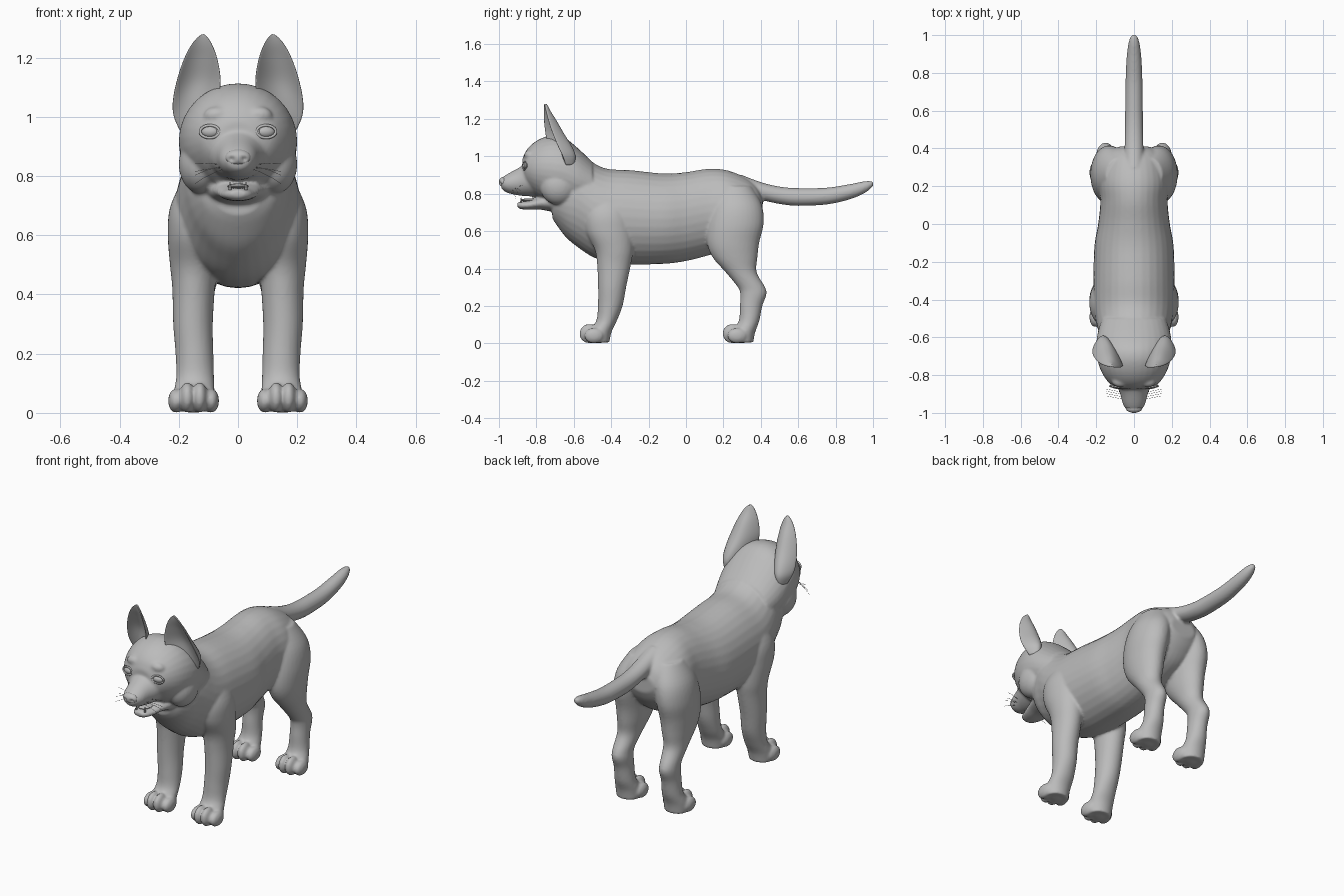
import bpy, bmesh, math
from mathutils import Vector, Matrix
from mathutils.bvhtree import BVHTree

if "Cube" in bpy.data.objects:
    bpy.data.objects.remove(bpy.data.objects["Cube"])

grey = bpy.data.materials.new("soft grey")
grey.diffuse_color = (0.5, 0.5, 0.5, 1)
grey.use_nodes = True
grey.node_tree.nodes["Principled BSDF"].inputs["Base Color"].default_value = grey.diffuse_color


def finish(name, bm, mods=()):
    """Turn a bmesh into a smooth, single-colour object."""
    bmesh.ops.recalc_face_normals(bm, faces=bm.faces)
    for f in bm.faces:
        f.smooth = True
    me = bpy.data.meshes.new(name)
    bm.to_mesh(me)
    bm.free()
    ob = bpy.data.objects.new(name, me)
    bpy.context.collection.objects.link(ob)
    me.materials.append(grey)
    for kind, props in mods:
        m = ob.modifiers.new(kind.title(), kind)
        for k, v in props.items():
            setattr(m, k, v)
    return ob


def smooth_rows(rows, steps=5):
    """Catmull-Rom interpolation between rows of numbers."""
    out = []
    for i in range(len(rows) - 1):
        a, b, c, d = (rows[max(0, min(len(rows) - 1, i + k))] for k in (-1, 0, 1, 2))
        for s in range(steps):
            t = s / steps
            out.append([0.5 * (2 * q + (r - p) * t + (2 * p - 5 * q + 4 * r - w) * t * t
                               + (3 * q - p - 3 * r + w) * t ** 3)
                        for p, q, r, w in zip(a, b, c, d)])
    return out + [list(rows[-1])]


def skin(bm, rings):
    """Bridge equal-length closed rings of points and cap the ends."""
    vs = [[bm.verts.new(p) for p in ring] for ring in rings]
    n = len(vs[0])
    for a, b in zip(vs, vs[1:]):
        for i in range(n):
            bm.faces.new((a[i], a[(i + 1) % n], b[(i + 1) % n], b[i]))
    bm.faces.new(vs[0][::-1])
    bm.faces.new(vs[-1])


ANGLES = [2 * math.pi * i / 32 for i in range(32)]


def slices(bm, rows):
    """Rows of (y, top z, bottom z, half width)."""
    skin(bm, [[(w * math.cos(a), y, (t + b) / 2 + (t - b) / 2 * math.sin(a)) for a in ANGLES]
              for y, t, b, w in smooth_rows(rows)])


def limb(bm, rows, side):
    """Rows of (z, x, y, half width, half depth)."""
    skin(bm, [[(side * (x + rx * math.cos(a)), y + ry * math.sin(a), z) for a in ANGLES]
              for z, x, y, rx, ry in smooth_rows(rows)])


def ball(bm, loc, size, rot=None):
    m = Matrix.Translation(loc) @ (rot or Matrix()) @ Matrix.Diagonal((*size, 1))
    return bmesh.ops.create_uvsphere(bm, u_segments=32, v_segments=20, radius=1, matrix=m)["verts"]


bm = bmesh.new()
# torso with chest and neck
slices(bm, [(-.715, .80, .67, .08), (-.69, .90, .63, .13), (-.64, .99, .565, .165),
            (-.58, 1.03, .515, .185), (-.5, .968, .462, .205), (-.42, .933, .437, .215),
            (-.3, .926, .422, .215), (-.12, .908, .425, .21), (0, .915, .44, .19),
            (.12, .933, .47, .178), (.22, .925, .50, .185), (.32, .885, .55, .165),
            (.38, .838, .62, .13), (.41, .78, .68, .08)])
# skull
slices(bm, [(-.875, .985, .88, .06), (-.855, 1.03, .84, .115), (-.82, 1.068, .80, .15),
            (-.77, 1.098, .765, .178), (-.71, 1.113, .74, .195), (-.65, 1.10, .73, .2),
            (-.58, 1.045, .72, .193), (-.5, .97, .72, .17)])
# muzzle and lower jaw
slices(bm, [(-.80, 1.0, .785, .115), (-.86, .96, .787, .09), (-.9, .935, .792, .073),
            (-.95, .908, .803, .06), (-.98, .888, .82, .042), (-.989, .875, .837, .022)])
slices(bm, [(-.70, .81, .70, .11), (-.78, .785, .715, .08), (-.84, .764, .715, .062),
            (-.885, .758, .718, .044), (-.902, .75, .73, .025)])
# tail
slices(bm, [(.3, .90, .80, .05), (.4, .862, .768, .05), (.5, .838, .745, .048),
            (.6, .83, .735, .047), (.75, .832, .742, .045), (.87, .85, .768, .04),
            (.95, .866, .80, .031), (.99, .868, .83, .019), (1.003, .86, .845, .008)])
front_leg = [(.82, .11, -.42, .06, .08), (.70, .145, -.42, .083, .12), (.6, .152, -.41, .085, .125),
             (.5, .15, -.385, .08, .103), (.42, .15, -.385, .072, .09), (.3, .152, -.395, .067, .075),
             (.2, .147, -.405, .064, .066), (.12, .145, -.425, .064, .055),
             (.06, .149, -.46, .07, .062), (.005, .15, -.465, .065, .055)]
hind_leg = [(.84, .08, .26, .07, .09), (.74, .115, .27, .095, .135), (.64, .135, .265, .095, .15),
            (.54, .14, .252, .087, .14), (.46, .142, .262, .076, .12), (.38, .146, .295, .06, .083),
            (.3, .15, .35, .05, .073), (.26, .15, .36, .05, .07), (.2, .15, .348, .05, .06),
            (.12, .15, .337, .056, .055), (.06, .152, .308, .068, .062), (.005, .152, .305, .065, .055)]
for s in (-1, 1):
    limb(bm, front_leg, s)
    limb(bm, hind_leg, s)
    # cheek ruff and brow
    ball(bm, (s * .125, -.68, .84), (.075, .10, .10))
    ball(bm, (s * .07, -.835, 1.005), (.045, .03, .03))
    # paws with four toes each
    for dy in (0, .765):
        ball(bm, (s * .15, -.475 + dy, .045), (.072, .07, .045))
        for x, y, z in ((.09, -.492, .041), (.129, -.518, .052), (.171, -.518, .052), (.21, -.492, .041)):
            ball(bm, (s * x, y + dy, z), (.026, .052, z))
body = finish("body", bm, [("REMESH", dict(mode="VOXEL", voxel_size=.0075, use_smooth_shade=True)),
                           ("SMOOTH", dict(factor=.5, iterations=5))])
# bake the blended body so that face details can be seated on it
dg = bpy.context.evaluated_depsgraph_get()
baked = bpy.data.meshes.new_from_object(body.evaluated_get(dg))
body.modifiers.clear()
body.data = baked
if not baked.materials:
    baked.materials.append(grey)
tree = BVHTree.FromPolygons([v.co for v in baked.vertices], [p.vertices for p in baked.polygons])


def on_face(x, z):
    hit = tree.ray_cast(Vector((x, -2, z)), Vector((0, 1, 0)))
    return hit[0], hit[1]


def strand(name, pts, radius, cyclic=False):
    cu = bpy.data.curves.new(name, "CURVE")
    cu.dimensions = "3D"
    cu.bevel_depth = radius
    cu.bevel_resolution = 1
    sp = cu.splines.new("POLY")
    sp.points.add(len(pts) - 1)
    for p, q in zip(sp.points, pts):
        p.co = (*q, 1)
    sp.use_cyclic_u = cyclic
    cu.materials.append(grey)
    bpy.context.collection.objects.link(bpy.data.objects.new(name, cu))


# ear rows: z, inner x, outer x, inner y, outer y, front hollow, back bulge
ear = [(.95, .12, .195, -.70, -.64, .01, .06), (1.0, .09, .217, -.72, -.66, .02, .09),
       (1.05, .07, .221, -.74, -.685, .035, .095), (1.12, .058, .208, -.755, -.715, .045, .075),
       (1.19, .068, .185, -.762, -.738, .03, .05), (1.24, .085, .16, -.762, -.75, .012, .025),
       (1.268, .102, .137, -.76, -.755, .003, .012), (1.279, .114, .122, -.758, -.757, .001, .005)]
US = [-1 + i / 6 for i in range(13)]
for s, side in ((-1, "right"), (1, "left")):
    bm = bmesh.new()
    rings = []
    for z, xi, xo, yi, yo, df, db in smooth_rows(ear, 4):
        def edge(u, d):
            k = (u + 1) / 2
            return (s * (xi + (xo - xi) * k), yi + (yo - yi) * k + d * (1 - u * u), z)
        rings.append([edge(u, df) for u in US] +
                     [(p[0], p[1] + .008, z) for p in (edge(u, db) for u in US[::-1])])
    skin(bm, rings)
    finish(side + "_ear", bm, [("SUBSURF", dict(levels=1, render_levels=1))])

    # eyeball and almond lid
    p, n = on_face(s * .095, .95)
    n = (n + Vector((0, -1, 0))).normalized()
    rot = n.to_track_quat("Z", "Y").to_matrix().to_4x4()
    bm = bmesh.new()
    ball(bm, p - n * .008, (.031, .02, .018), rot)
    finish(side + "_eye", bm)
    frame = Matrix.Translation(p) @ rot
    strand(side + "_eyelid", [frame @ Vector((.033 * math.cos(a), .021 * math.sin(a), .001))
                              for a in ANGLES], .005, True)

    # whiskers
    for i in range(4):
        root = Vector((s * .045, -.93 + .012 * i, .825 + .008 * (i % 2)))
        rise = -.03 + .02 * i
        strand(side + "_whisker", [root + Vector((s * .1 * t, .02 * t, rise * t - .02 * t * t))
                                   for t in (0, .33, .66, 1)], .0008)

    # lower canine
    bm = bmesh.new()
    bmesh.ops.create_cone(bm, cap_ends=True, segments=12, radius1=.006, radius2=.001, depth=.028,
                          matrix=Matrix.Translation((s * .027, -.882, .766)))
    finish(side + "_lower_tooth", bm)

# nose with two nostril dimples
bm = bmesh.new()
for v in ball(bm, (0, -.975, .863), (.043, .026, .027)):
    d = math.hypot(abs(v.co.x) - .021, v.co.z - .857)
    if v.co.y < -.975 and d < .013:
        v.co.y += .012 * (1 - d / .013)
finish("nose", bm)

# tongue
bm = bmesh.new()
ball(bm, (0, -.835, .766), (.036, .05, .009))
finish("tongue", bm)
